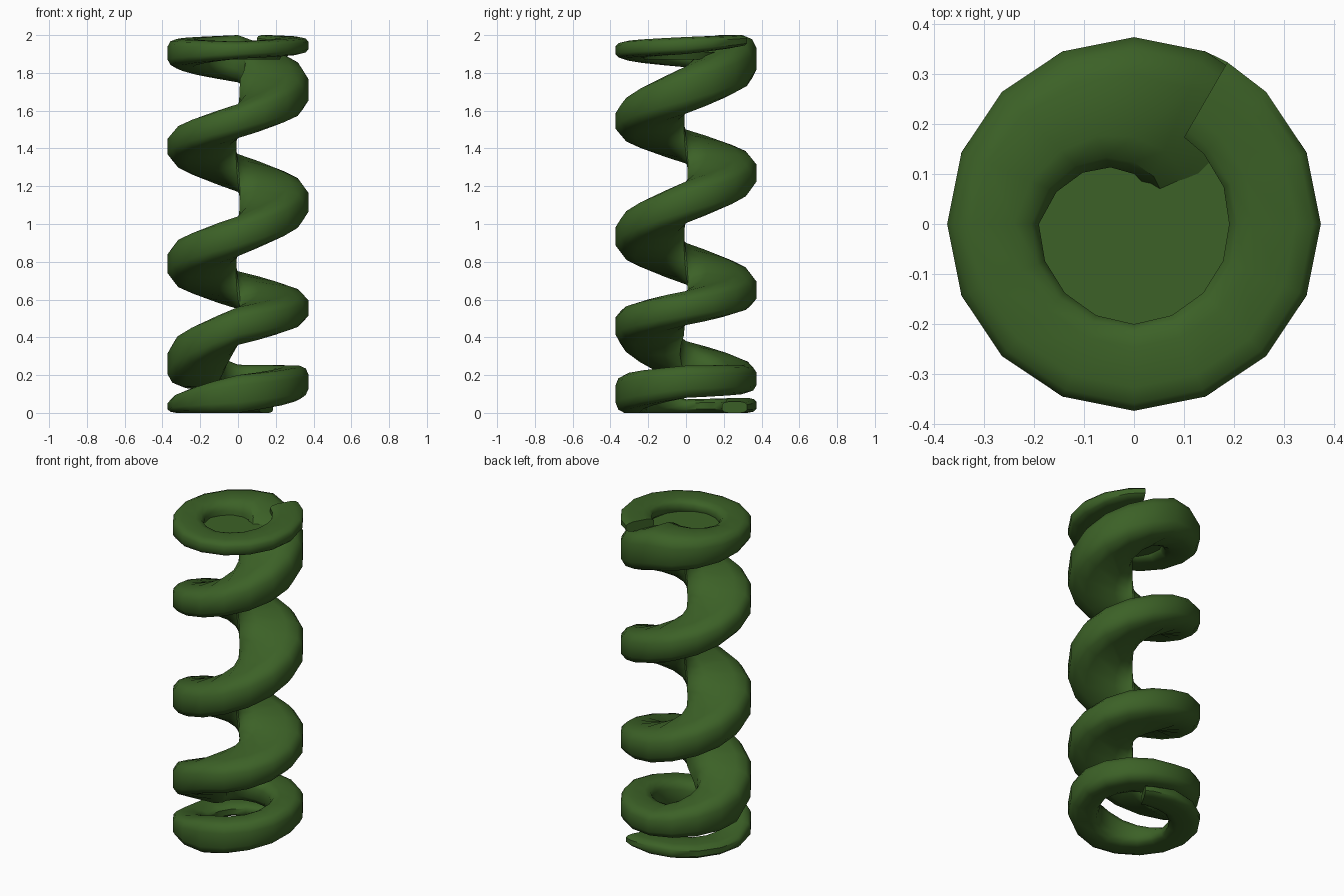
import bpy, bmesh, math

if "Cube" in bpy.data.objects:
    bpy.data.objects.remove(bpy.data.objects["Cube"])

green = bpy.data.materials.new("dark_green")
green.diffuse_color = (0.045, 0.12, 0.02, 1)
green.use_nodes = True
green.node_tree.nodes["Principled BSDF"].inputs["Base Color"].default_value = green.diffuse_color

# coil stations: angle in degrees, centre height, half thickness, inner radius
KEYS = [
    (60, .03, .03, .22), (90, .04, .04, .2), (180, .036, .036, .2), (270, .10, .10, .2),
    (360, .165, .085, .2), (450, .18, .075, .16), (540, .26, .12, .08),
    (630, .46, .10, .01), (720, .555, .09, .01), (810, .65, .10, .01),
    (900, .79, .11, .01), (990, .935, .105, .01), (1080, 1.115, .11, .01),
    (1170, 1.27, .10, .01), (1260, 1.41, .09, .01), (1350, 1.545, .09, .01),
    (1440, 1.71, .125, .01), (1530, 1.875, .125, .1), (1620, 1.905, .075, .19),
    (1710, 1.92, .045, .2), (1800, 1.945, .045, .19), (1860, 1.97, .03, .2),
]
OUTER = 0.373
SIDES = 12


def station(a):
    for k0, k1 in zip(KEYS, KEYS[1:]):
        if a <= k1[0]:
            t = (a - k0[0]) / (k1[0] - k0[0])
            return [p + (q - p) * t for p, q in zip(k0[1:], k1[1:])]
    return KEYS[-1][1:]


def squarish(v):
    return math.copysign(abs(v) ** 0.6, v)


def finish(bm, name, angle):
    bmesh.ops.recalc_face_normals(bm, faces=bm.faces)
    me = bpy.data.meshes.new(name)
    bm.to_mesh(me)
    bm.free()
    me.materials.append(green)
    ob = bpy.data.objects.new(name, me)
    bpy.context.collection.objects.link(ob)
    bpy.ops.object.select_all(action='DESELECT')
    ob.select_set(True)
    bpy.context.view_layer.objects.active = ob
    bpy.ops.object.shade_smooth_by_angle(angle=math.radians(angle))
    return ob


# spiral coil with flattened end turns
bm = bmesh.new()
rings = []
angles = [60] + [22.5 * i for i in range(3, 83)] + [1860]
for a in angles:
    z, h, inner = station(a)
    mid, half = (OUTER + inner) / 2, (OUTER - inner) / 2
    th = math.radians(a)
    ring = []
    for s in range(SIDES):
        p = 2 * math.pi * (s + .5) / SIDES
        # scaled so the outermost corners reach the full width and height
        r = mid + half * squarish(math.cos(p)) / 0.979
        v = h * squarish(math.sin(p)) / 0.979
        zz = min(2.0, max(0.0, z + v))
        ring.append(bm.verts.new((r * math.cos(th), r * math.sin(th), zz)))
    rings.append(ring)
for r0, r1 in zip(rings, rings[1:]):
    for i in range(SIDES):
        j = (i + 1) % SIDES
        bm.faces.new((r0[i], r0[j], r1[j], r1[i]))
bm.faces.new(rings[0])
bm.faces.new(rings[-1])
finish(bm, "spiral_coil", 45)

# floor inside the top turn
bm = bmesh.new()
bmesh.ops.create_cone(bm, cap_ends=True, segments=16, radius1=.22, radius2=.24, depth=.04)
bmesh.ops.translate(bm, verts=bm.verts, vec=(0, 0, 1.89))
finish(bm, "top_floor", 30)
